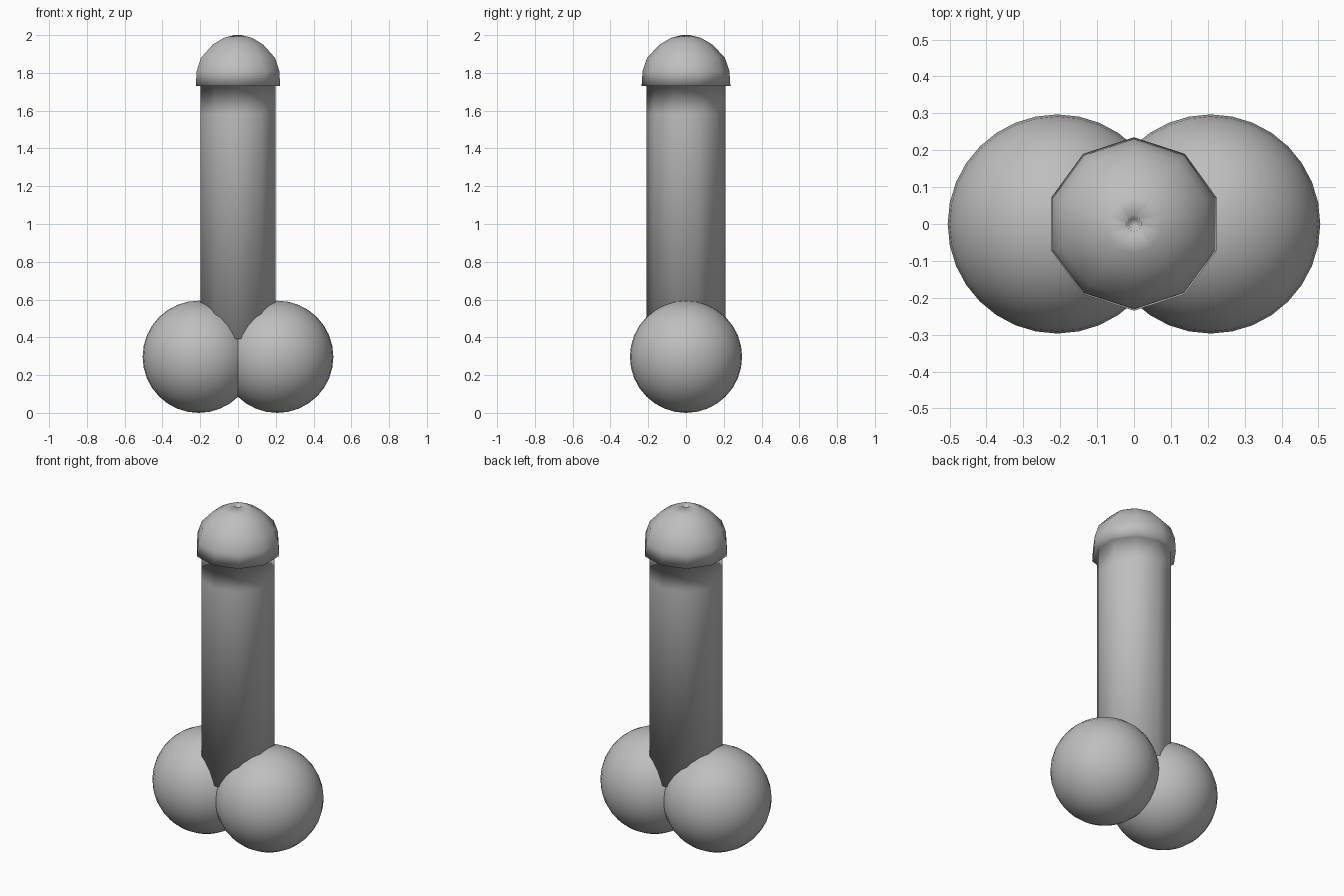
import bpy, bmesh, math

if "Cube" in bpy.data.objects:
    bpy.data.objects.remove(bpy.data.objects["Cube"])

# One plain grey for the whole model
grey = bpy.data.materials.new("plain_grey")
grey.diffuse_color = (0.52, 0.52, 0.52, 1)
grey.use_nodes = True
grey.node_tree.nodes["Principled BSDF"].inputs["Base Color"].default_value = grey.diffuse_color


def finish(name, bm):
    bmesh.ops.recalc_face_normals(bm, faces=bm.faces)
    for f in bm.faces:
        f.smooth = True
    mesh = bpy.data.meshes.new(name)
    bm.to_mesh(mesh)
    bm.free()
    mesh.materials.append(grey)
    obj = bpy.data.objects.new(name, mesh)
    bpy.context.collection.objects.link(obj)
    return obj


def lathe(name, profile, sides):
    """Revolve (radius, height) points round z, closing both ends."""
    bm = bmesh.new()
    rings = []
    for r, z in profile:
        ring = []
        for i in range(sides):
            a = math.pi / 2 + math.tau * i / sides
            ring.append(bm.verts.new((r * math.cos(a), r * math.sin(a), z)))
        rings.append(ring)
    for low, high in zip(rings, rings[1:]):
        for i in range(sides):
            j = (i + 1) % sides
            bm.faces.new((low[i], low[j], high[j], high[i]))
    bm.faces.new(rings[0][::-1])
    bm.faces.new(rings[-1])
    return finish(name, bm)


# Ten-sided column with overhanging domed top and a small dimple
lathe("column_and_dome", [
    (0.209, 0.39), (0.209, 1.58), (0.209, 1.735),
    (0.235, 1.73), (0.23, 1.81), (0.206, 1.88), (0.14, 1.95),
    (0.08, 1.985), (0.02, 2.0), (0.015, 1.97)], 10)

# Pair of round base spheres
for side, label in ((-1, "left"), (1, "right")):
    bm = bmesh.new()
    bmesh.ops.create_uvsphere(bm, u_segments=32, v_segments=16, radius=0.297)
    bmesh.ops.translate(bm, verts=bm.verts, vec=(side * 0.208, 0, 0.299))
    # settle the sphere on the ground plane
    low = min(v.co.z for v in bm.verts)
    bmesh.ops.translate(bm, verts=bm.verts, vec=(0, 0, -low))
    finish(label + "_base_sphere", bm)
